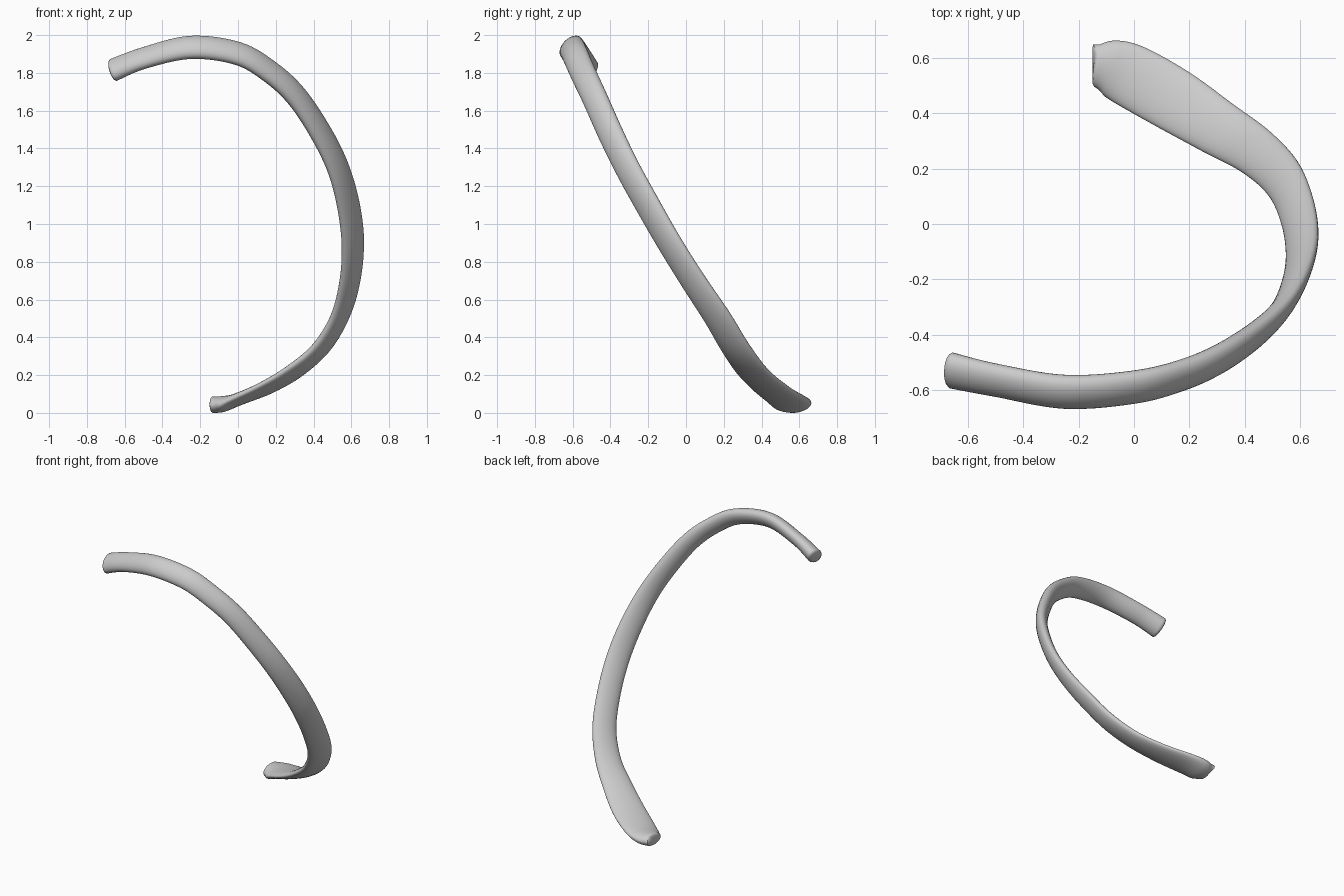
import bpy, bmesh
from math import sin, cos, pi, radians, sqrt
from mathutils import Vector

cube = bpy.data.objects.get("Cube")
if cube:
    bpy.data.objects.remove(cube)

# Stations along the bone: x, y, z, half width, half thickness, twist in degrees
STATIONS = [
    (-.66, -.53, 1.82, .074, .05, 8), (-.5, -.565, 1.883, .07, .045, 10),
    (-.25, -.607, 1.94, .073, .047, 13), (0, -.59, 1.907, .073, .046, 15),
    (.17, -.548, 1.81, .072, .045, 18), (.31, -.487, 1.68, .072, .045, 22),
    (.44, -.4, 1.485, .074, .042, 27), (.53, -.31, 1.3, .076, .038, 33),
    (.585, -.20, 1.1, .079, .037, 38), (.608, -.085, .9, .08, .036, 41),
    (.592, .04, .7, .081, .035, 40), (.54, .163, .515, .084, .035, 38),
    (.44, .262, .35, .090, .035, 41), (.3, .35, .227, .102, .033, 44),
    (.15, .445, .138, .114, .031, 42), (0, .53, .077, .115, .033, 36),
    (-.08, .563, .052, .104, .042, 30), (-.135, .572, .048, .076, .043, 28),
]
SIDES = 32
STEPS = 8
# The bone lies near one sloping plane with this normal
PLANE = Vector((0, .85, .525)).normalized()


def spline(i, t):
    """Catmull-Rom value of all station numbers between i and i + 1."""
    last = len(STATIONS) - 1
    a, b, c, d = (STATIONS[min(max(k, 0), last)] for k in range(i - 1, i + 3))
    return [.5 * (2*q + (r - p)*t + (2*p - 5*q + 4*r - s)*t*t
                  + (3*q - p - 3*r + s)*t**3) for p, q, r, s in zip(a, b, c, d)]


def frame(tangent, twist):
    """Width and thickness directions, turned outward from the plane normal."""
    side = (PLANE - tangent * PLANE.dot(tangent)).normalized()
    out = tangent.cross(side)
    c, s = cos(radians(twist)), sin(radians(twist))
    return side * c + out * s, out * c - side * s


# Sample the centre line
samples = [spline(i, k / STEPS) for i in range(len(STATIONS) - 1) for k in range(STEPS)]
samples.append(list(STATIONS[-1]))
points = [Vector(s[:3]) for s in samples]

bm = bmesh.new()
rings = []


def add_ring(centre, tangent, sample, scale=1, spur=0):
    wide, thin = frame(tangent, sample[5])
    ring = []
    for k in range(SIDES):
        u, v = cos(2 * pi * k / SIDES), sin(2 * pi * k / SIDES)
        push = tangent * spur * max(u, 0) ** 4
        ring.append(bm.verts.new(centre + push + wide * u * sample[3] * scale
                                 + thin * v * sample[4] * scale))
    rings.append(ring)


# Rounded head, swept shaft, rounded tip with a small spur
head_dir = (points[1] - points[0]).normalized()
tip_dir = (points[-1] - points[-2]).normalized()
for f in (.35, .65, .88):
    add_ring(points[0] - head_dir * .018 * sqrt(1 - f * f), head_dir, samples[0], f)
for i, (p, s) in enumerate(zip(points, samples)):
    t = (points[min(i + 1, len(points) - 1)] - points[max(i - 1, 0)]).normalized()
    add_ring(p, t, s, 1, .022 if i == len(points) - 1 else 0)
for f in (.88, .65, .35):
    add_ring(points[-1] + tip_dir * .012 * sqrt(1 - f * f), tip_dir, samples[-1], f, .02 * f)

for r, q in zip(rings, rings[1:]):
    for k in range(SIDES):
        n = (k + 1) % SIDES
        bm.faces.new((r[k], r[n], q[n], q[k]))
bm.faces.new(rings[0])
bm.faces.new(rings[-1])
bmesh.ops.recalc_face_normals(bm, faces=bm.faces)

# Stand the bone on the ground
ground = min(v.co.z for v in bm.verts)
bmesh.ops.translate(bm, verts=bm.verts, vec=(0, 0, -ground))

mesh = bpy.data.meshes.new("rib_bone")
bm.to_mesh(mesh)
bm.free()
rib = bpy.data.objects.new("rib_bone", mesh)
bpy.context.collection.objects.link(rib)

# Plain grey bone colour
mat = bpy.data.materials.new("light_grey")
mat.use_nodes = True
colour = (.6, .6, .6, 1)
mat.diffuse_color = colour
mat.node_tree.nodes["Principled BSDF"].inputs["Base Color"].default_value = colour
mesh.materials.append(mat)

bpy.ops.object.select_all(action='DESELECT')
rib.select_set(True)
bpy.context.view_layer.objects.active = rib
bpy.ops.object.shade_smooth_by_angle(angle=radians(50))
